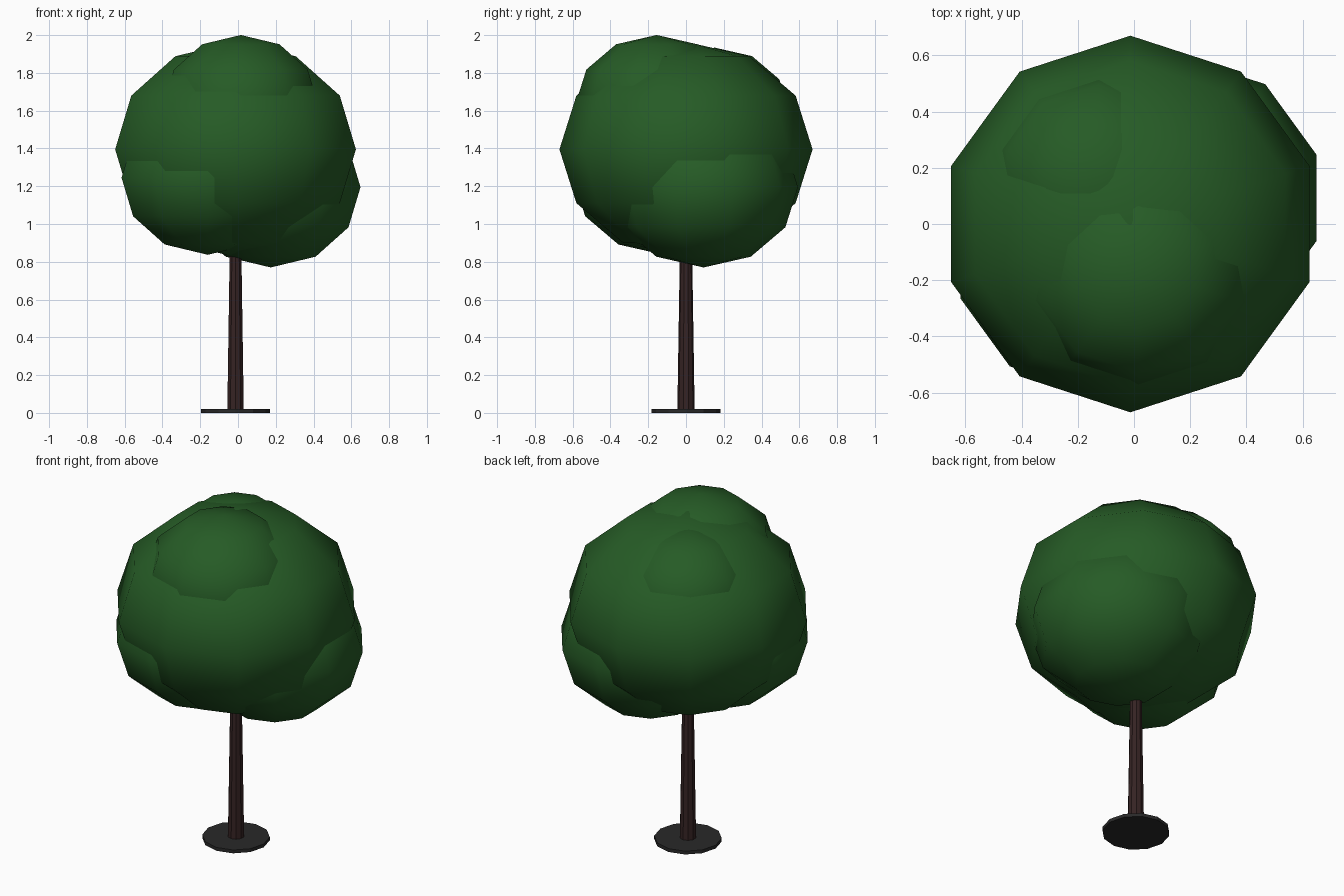
import bpy

if "Cube" in bpy.data.objects:
    bpy.data.objects.remove(bpy.data.objects["Cube"])

def material(name, rgb):
    m = bpy.data.materials.new(name)
    m.diffuse_color = (*rgb, 1)
    m.use_nodes = True
    m.node_tree.nodes["Principled BSDF"].inputs["Base Color"].default_value = m.diffuse_color
    return m

LEAF = material("leaf green", (0.019, 0.105, 0.019))
BARK = material("dark bark", (0.036, 0.017, 0.017))
SOIL = material("dark soil", (0.022, 0.022, 0.022))
AXIS_X = -0.013

def finish(name, mat):
    ob = bpy.context.object
    ob.name = name
    ob.data.materials.append(mat)
    return ob

# Soil disc at the foot
bpy.ops.mesh.primitive_cylinder_add(vertices=12, radius=0.183, depth=0.02,
                                    location=(AXIS_X, 0, 0.01))
finish("soil_disc", SOIL)

# Tapered trunk, running up into the crown
bpy.ops.mesh.primitive_cone_add(vertices=10, radius1=0.046, radius2=0.031,
                                depth=0.95, location=(AXIS_X, 0, 0.476))
finish("trunk", BARK)

# Crown: overlapping low-poly smooth blobs, slightly flattened
blobs = {
    "crown_main": ((AXIS_X, 0, 1.395), 0.67),
    "crown_top_front": ((0.015, -0.155, 1.635), 0.43),
    "crown_low_right": ((0.173, 0.093, 1.195), 0.50),
    "crown_low_left": ((-0.16, -0.118, 1.245), 0.48),
    "crown_top_back": ((-0.125, 0.152, 1.598), 0.395),
}
for name, (loc, r) in blobs.items():
    bpy.ops.mesh.primitive_uv_sphere_add(segments=10, ring_count=6, radius=r, location=loc)
    ob = finish(name, LEAF)
    ob.scale.z = 0.85
    bpy.ops.object.shade_smooth()
